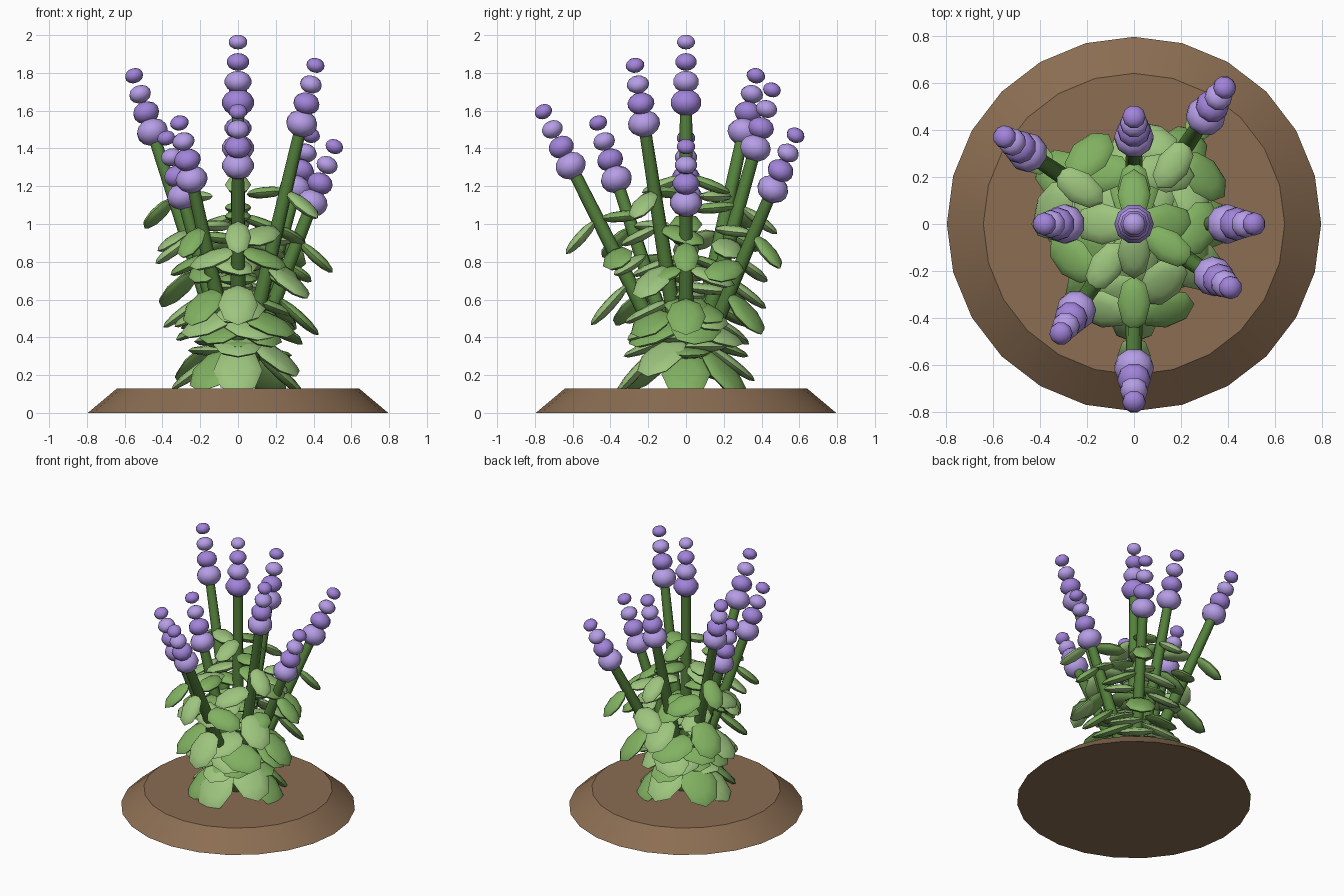
import bpy, bmesh, math
from mathutils import Vector, Matrix

if "Cube" in bpy.data.objects:
    bpy.data.objects.remove(bpy.data.objects["Cube"])


def material(name, rgb):
    m = bpy.data.materials.new(name)
    m.diffuse_color = (*rgb, 1)
    m.use_nodes = True
    m.node_tree.nodes["Principled BSDF"].inputs["Base Color"].default_value = m.diffuse_color
    return m


SOIL = material("soil_brown", (0.26, 0.155, 0.085))
STEM = material("stem_green", (0.09, 0.22, 0.045))
LEAF = [material("leaf_mid", (0.22, 0.44, 0.12)), material("leaf_light", (0.34, 0.56, 0.21))]
PETAL = [material("petal_mid", (0.36, 0.23, 0.70)), material("petal_light", (0.47, 0.34, 0.80))]


def finish(bm, name, mats, angle=50):
    me = bpy.data.meshes.new(name)
    bm.to_mesh(me)
    bm.free()
    ob = bpy.data.objects.new(name, me)
    bpy.context.collection.objects.link(ob)
    for m in mats:
        me.materials.append(m)
    bpy.ops.object.select_all(action='DESELECT')
    ob.select_set(True)
    bpy.context.view_layer.objects.active = ob
    bpy.ops.object.shade_smooth_by_angle(angle=math.radians(angle))
    return ob


def frame(centre, x, y, z):
    m = Matrix((x, y, z)).transposed().to_4x4()
    m.translation = centre
    return m


def ellipsoid(bm, mat, size, index, segs, rings):
    r = bmesh.ops.create_uvsphere(bm, u_segments=segs, v_segments=rings, radius=1,
                                  matrix=mat @ Matrix.Diagonal((*size, 1)))
    for f in {f for v in r["verts"] for f in v.link_faces}:
        f.material_index = index


def leaf(bm, root, out, up, droop, length, width, index):
    # flattened leaf reaching out from root and drooping away from up
    c, s = math.cos(droop), math.sin(droop)
    d = (out * c - up * s).normalized()
    n = (up * c + out * s).normalized()
    m = frame(root + d * (length * 0.5 + 0.015), d, n.cross(d), n)
    ellipsoid(bm, m, (length / 2, width / 2, 0.03), index, 8, 6)


# soil mound
bm = bmesh.new()
bmesh.ops.create_cone(bm, cap_ends=True, segments=24, radius1=0.795, radius2=0.64, depth=0.13,
                      matrix=Matrix.Translation((0, 0, 0.065)))
finish(bm, "soil_mound", [SOIL], 35)

# tip position of every flower stalk (centre of the top bud)
TIPS = [(0, 0, 1.963), (0, -0.755, 1.595), (-0.31, -0.465, 1.535), (0.41, -0.27, 1.84),
        (-0.55, 0.37, 1.785), (0, 0.455, 1.71), (0.385, 0.58, 1.47), (-0.38, 0, 1.455),
        (0.51, 0, 1.41)]
BUDS = [(0.0, 0.050, 0.039), (0.105, 0.060, 0.047), (0.21, 0.072, 0.058), (0.32, 0.086, 0.071)]
# position along the stalk, leaf length, leaf width
WHORLS = [(0.62, 0.235, 0.14), (0.51, 0.26, 0.175), (0.395, 0.29, 0.21), (0.285, 0.31, 0.235),
          (0.175, 0.34, 0.26)]
root = Vector((0, 0, 0.1))

for i, tip in enumerate(TIPS):
    tip = Vector(tip)
    d = (tip - root).normalized()
    span = (tip - root).length
    flat = Vector((tip.x, tip.y, 0))
    out = flat.normalized() if flat.length > 0.01 else Vector((0, 1, 0))
    u = (out - d * out.dot(d)).normalized()
    v = d.cross(u)

    # stalk
    bm = bmesh.new()
    length = span - 0.3
    bmesh.ops.create_cone(bm, cap_ends=True, segments=8, radius1=0.045, radius2=0.032,
                          depth=length, matrix=frame(root + d * length / 2, u, v, d))
    finish(bm, f"stalk_{i}", [STEM])

    # flower buds
    bm = bmesh.new()
    for k, (back, w, h) in enumerate(BUDS):
        ellipsoid(bm, frame(tip - d * back, u, v, d), (w, w, h), (k + (i == 0)) % 2, 10, 7)
    finish(bm, f"flower_spike_{i}", PETAL)

    # crossed leaf pairs
    bm = bmesh.new()
    for k, (t, ln, w) in enumerate(WHORLS):
        side = u if k % 2 == 0 else v
        for j, sgn in enumerate((1, -1)):
            leaf(bm, root + d * span * t, side * sgn, d, math.radians(21), ln, w, (i + k + j) % 2)
    finish(bm, f"stalk_leaves_{i}", LEAF)
